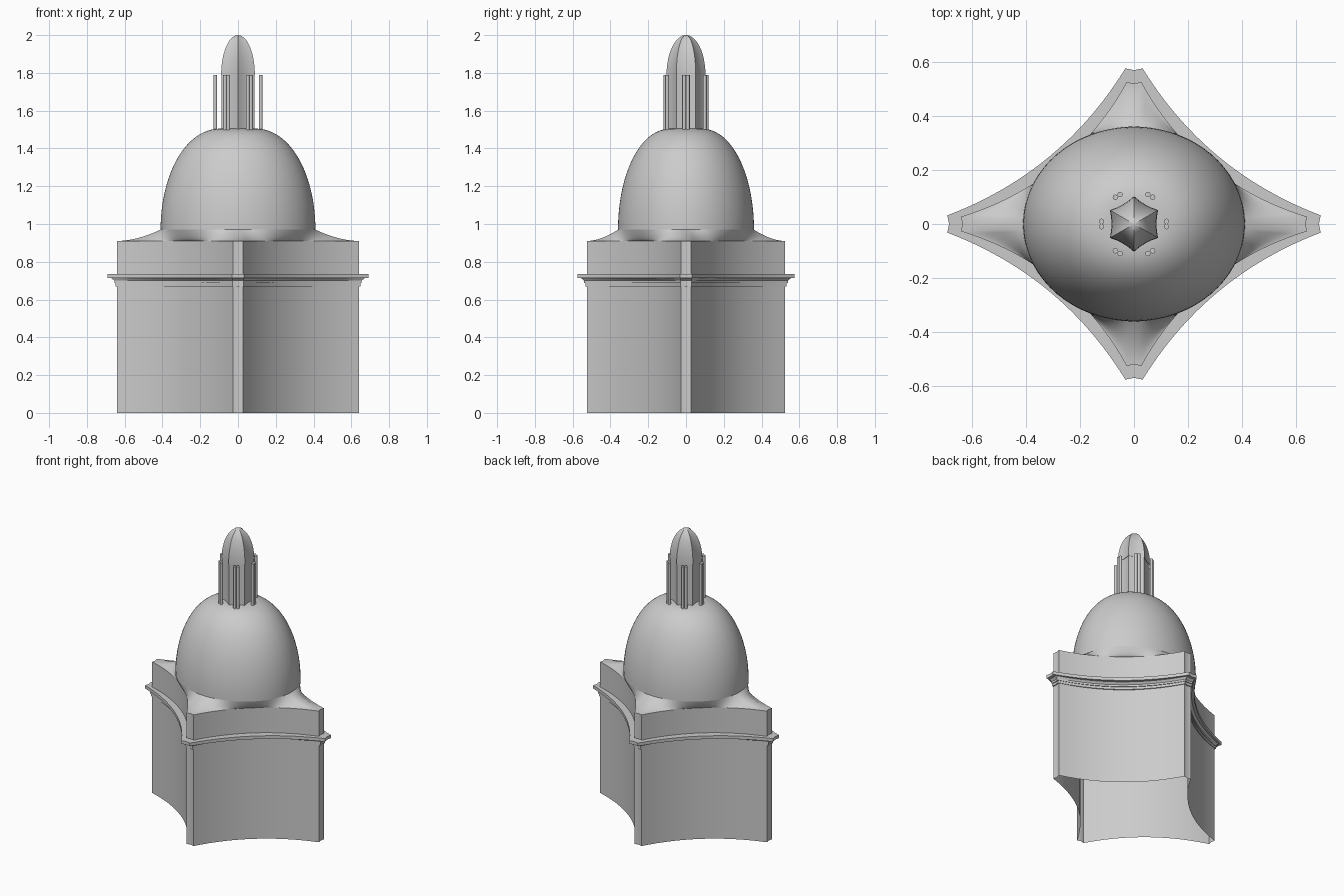
import bpy, bmesh, math

if "Cube" in bpy.data.objects:
    bpy.data.objects.remove(bpy.data.objects["Cube"])

stone = bpy.data.materials.new("light_grey_stone")
stone.use_nodes = True
grey = (0.6, 0.6, 0.6, 1)
stone.diffuse_color = grey
stone.node_tree.nodes["Principled BSDF"].inputs["Base Color"].default_value = grey

TIP_X, TIP_Y, TIP_W, SAG = 0.64, 0.525, 0.027, 0.08
DOME_X, DOME_Y = 0.41, 0.36
STEPS = 24


def star(d=0.0):
    """Four-pointed plan with concave sides, grown outward by d."""
    a, b, w = TIP_X + d, TIP_Y + d, TIP_W + 0.1 * d
    sag = SAG - 0.15 * d
    n = math.hypot(TIP_X, TIP_Y)
    nx, ny = TIP_Y / n, TIP_X / n
    side = []
    for i in range(STEPS + 1):
        t = i / STEPS
        s = 4 * t * (1 - t) * sag
        side.append((a + (w - a) * t - nx * s, w + (b - w) * t - ny * s))
    back = side[::-1]
    pts = [(a - 0.006, 0)] + side + [(0, b - 0.006)] + [(-x, y) for x, y in back]
    return pts + [(-x, -y) for x, y in pts]


def ellipse(scale=1.0):
    """Dome outline whose points line up with the star plan."""
    out = []
    for x, y in star():
        ang = math.atan2(y / DOME_Y, x / DOME_X)
        out.append((DOME_X * scale * math.cos(ang), DOME_Y * scale * math.sin(ang)))
    return out


def hexagon(r, dent=0.006):
    """Hexagon with slightly hollow sides, a corner facing the front."""
    out = []
    for i in range(6):
        for j in range(4):
            a0, a1 = math.radians(60 * i + 30), math.radians(60 * i + 90)
            t = j / 4
            mid = (a0 + a1) / 2
            s = 4 * t * (1 - t) * dent * r / 0.1
            out.append((r * (math.cos(a0) * (1 - t) + math.cos(a1) * t) - s * math.cos(mid),
                        r * (math.sin(a0) * (1 - t) + math.sin(a1) * t) - s * math.sin(mid)))
    return out


def loft(name, rings, cap=False, angle=35):
    """Skin a list of (outline, height) rings."""
    bm = bmesh.new()
    loops = [[bm.verts.new((x, y, z)) for x, y in pts] for pts, z in rings]
    for lo, hi in zip(loops, loops[1:]):
        for i in range(len(lo)):
            j = (i + 1) % len(lo)
            bm.faces.new((lo[i], lo[j], hi[j], hi[i]))
    if cap:
        bm.faces.new(loops[-1])
    finish(name, bm, angle)


def finish(name, bm, angle):
    mesh = bpy.data.meshes.new(name)
    bm.to_mesh(mesh)
    bm.free()
    mesh.materials.append(stone)
    obj = bpy.data.objects.new(name, mesh)
    bpy.context.collection.objects.link(obj)
    bpy.ops.object.select_all(action="DESELECT")
    obj.select_set(True)
    bpy.context.view_layer.objects.active = obj
    bpy.ops.object.shade_smooth_by_angle(angle=math.radians(angle))


# Hollow walls, open underneath
loft("walls", [(star(), z) for z in (0, 0.35, 0.7, 0.91)])

# Cornice: two small fillets, a cove and a projecting slab
cornice = [(0, 0.67), (0.008, 0.67), (0.008, 0.687), (0.014, 0.687), (0.014, 0.7),
           (0.03, 0.713), (0.05, 0.713), (0.05, 0.735), (0, 0.735)]
loft("cornice", [(star(d), z) for d, z in cornice], angle=25)

# Sweeping roof that blends the star plan into the dome
base, rim = star(), ellipse()
roof = []
for k in range(11):
    t = k / 10
    ring = [(p[0] + (q[0] - p[0]) * t, p[1] + (q[1] - p[1]) * t) for p, q in zip(base, rim)]
    roof.append((ring, 0.91 + 0.06 * t ** 1.8))
loft("roof", roof)

# Dome with a flattened crown
dome = []
for k in range(25):
    t = k / 24 * math.pi / 2
    dome.append((ellipse(0.22 + 0.78 * math.cos(t) ** 0.95 if k < 24 else 0.22),
                 0.97 + 0.535 * math.sin(t)))
loft("dome", dome, cap=True)

# Lantern drum and pointed cap
loft("lantern_drum", [(hexagon(0.1), z) for z in (1.49, 1.79)])
cap = []
for k in range(13):
    t = k / 12 * math.pi / 2
    cap.append((hexagon(0.103 * max(math.cos(t), 0.02)), 1.79 + 0.21 * math.sin(t)))
loft("lantern_cap", [(hexagon(0.098), 1.79)] + cap, cap=True, angle=25)

# Paired columns around the lantern
bm = bmesh.new()
for i in range(6):
    a = math.radians(60 * i)
    for side in (-1, 1):
        x = 0.12 * math.cos(a) - side * 0.01 * math.sin(a)
        y = 0.12 * math.sin(a) + side * 0.01 * math.cos(a)
        made = bmesh.ops.create_cone(bm, cap_ends=True, segments=12, radius1=0.01,
                                     radius2=0.01, depth=0.3)
        bmesh.ops.translate(bm, verts=made["verts"], vec=(x, y, 1.64))
finish("lantern_columns", bm, 35)
